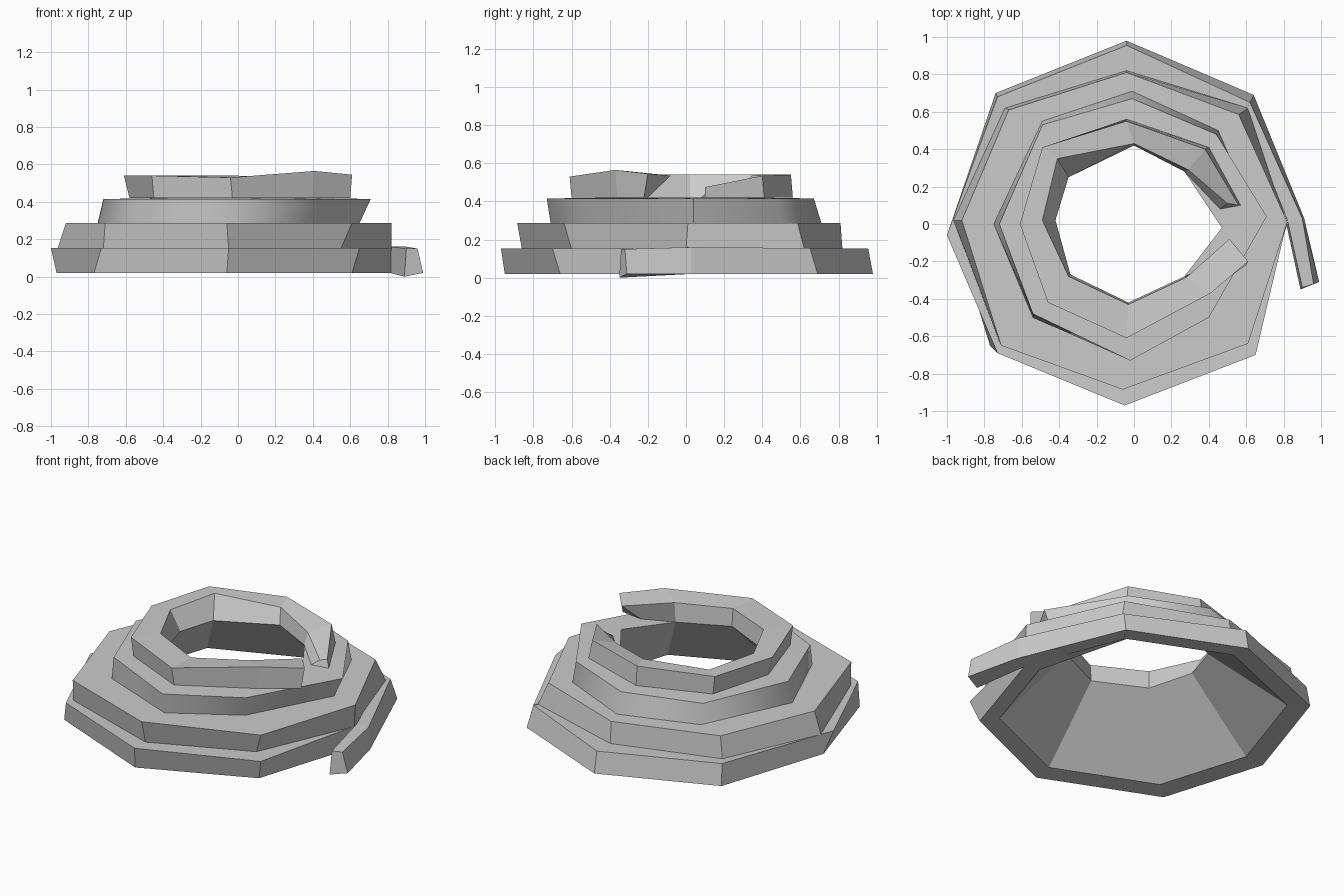
import bpy, bmesh, math

if "Cube" in bpy.data.objects:
    bpy.data.objects.remove(bpy.data.objects["Cube"])


def strip(name, columns, closed_path=True, tube=False):
    """Sweep: columns are 3D point rings around the pile, joined in order."""
    bm = bmesh.new()
    grid = [[bm.verts.new(p) for p in col] for col in columns]
    n, m = len(grid[0]), len(grid)
    for i in range(n if closed_path else n - 1):
        k = (i + 1) % n
        for j in range(m if tube else m - 1):
            q = (j + 1) % m
            bm.faces.new((grid[j][i], grid[j][k], grid[q][k], grid[q][i]))
    if tube:
        bm.faces.new([c[0] for c in grid])
        bm.faces.new([c[-1] for c in reversed(grid)])
        bmesh.ops.recalc_face_normals(bm, faces=bm.faces[:])
    me = bpy.data.meshes.new(name)
    bm.to_mesh(me)
    bm.free()
    ob = bpy.data.objects.new(name, me)
    bpy.context.collection.objects.link(ob)
    return ob


def at(pts, z, s=1.0):
    return [(x * s, y * s, z) for x, y in pts]


# Plan outlines, anticlockwise from the right-hand side
low_b = [(.91, .03), (.64, .69), (-.04, .98), (-.74, .70), (-.97, .0),
         (-.77, -.65), (-.06, -.95), (.61, -.66), (.82, .0)]
low_t = [(.90, .03), (.62, .65), (-.04, .955), (-.73, .68), (-1.0, -.06),
         (-.73, -.69), (-.05, -.97), (.65, -.70), (.82, .02)]
mid_b = [(.82, .0), (.61, .62), (-.04, .82), (-.69, .62), (-.965, .02),
         (-.72, -.63), (-.05, -.86), (.55, -.60)]
mid_t = [(.82, .01), (.56, .585), (-.04, .81), (-.67, .61), (-.92, .02),
         (-.71, -.65), (-.06, -.885), (.61, -.64)]
up_b = [(.65, .04), (.45, .50), (-.01, .71), (-.49, .55), (-.75, .0),
        (-.54, -.50), (-.02, -.71), (.38, -.47)]
up_t = [(.71, .04), (.44, .48), (-.01, .67), (-.49, .53), (-.72, .0),
        (-.54, -.48), (-.02, -.73), (.40, -.50)]
hole = [(.47, -.02), (.27, .28), (0, .42), (-.35, .25), (-.42, .02),
        (-.34, -.27), (-.03, -.42), (.27, -.28)]

# Lowest turn, open where the tail leaves it
strip("lowest_turn", [at(low_b, .02), at(low_t, .153), at(mid_b + mid_b[:1], .15)],
      closed_path=False)

# Second and third turns
strip("second_turn", [at(mid_b, .15), at(mid_t, .287), at(up_b, .287)])
third = strip("third_turn", [at(up_b, .287), at(up_t, .415), at(hole, .42)])

# Hollow cone inside, with the narrow underside rim
rim = low_b[8:] + low_b[1:8]
strip("hollow_inside", [at(hole, .42), at(rim, .03, .87), at(rim, .02)])

# Tail running off the lowest turn
strip("tail", [
    [(.99, -.31, .02), (.91, .03, .02), (.64, .69, .02)],
    [(.96, -.32, .15), (.90, .03, .16), (.62, .65, .155)],
    [(.90, -.34, .15), (.82, .02, .16), (.59, .60, .155)],
    [(.89, -.35, .0), (.81, .02, .02), (.58, .60, .02)],
], closed_path=False, tube=True)

# Top turn: from the low tip, round the back and front, to the raised end
top_out = [(.56, .10, .475), (.38, .40, .535), (-.04, .55, .54), (-.49, .41, .54),
           (-.61, .0, .54), (-.46, -.42, .54), (-.04, -.61, .53), (.41, -.37, .565),
           (.61, -.20, .545)]
bot_out = [(.57, .10), (.40, .41), (-.04, .56), (-.47, .40), (-.58, .0),
           (-.45, -.41), (-.03, -.60), (.40, -.36), (.60, -.22)]
top_in = [(.50, .11, .45), (.29, .29, .50), (0, .43, .53), (-.41, .35, .54),
          (-.49, .02, .54), (-.35, -.28, .54), (-.03, -.43, .53), (.28, -.285, .54),
          (.51, -.08, .535)]
bot_in = [(.46, .08)] + hole[1:] + [(.46, -.20)]
strip("top_turn", [at(bot_out, .42), top_out, top_in, at(bot_in, .42)],
      closed_path=False, tube=True)

# The third turn is softly shaded around its corners
bpy.context.view_layer.objects.active = third
third.select_set(True)
bpy.ops.object.shade_smooth_by_angle(angle=math.radians(55))
